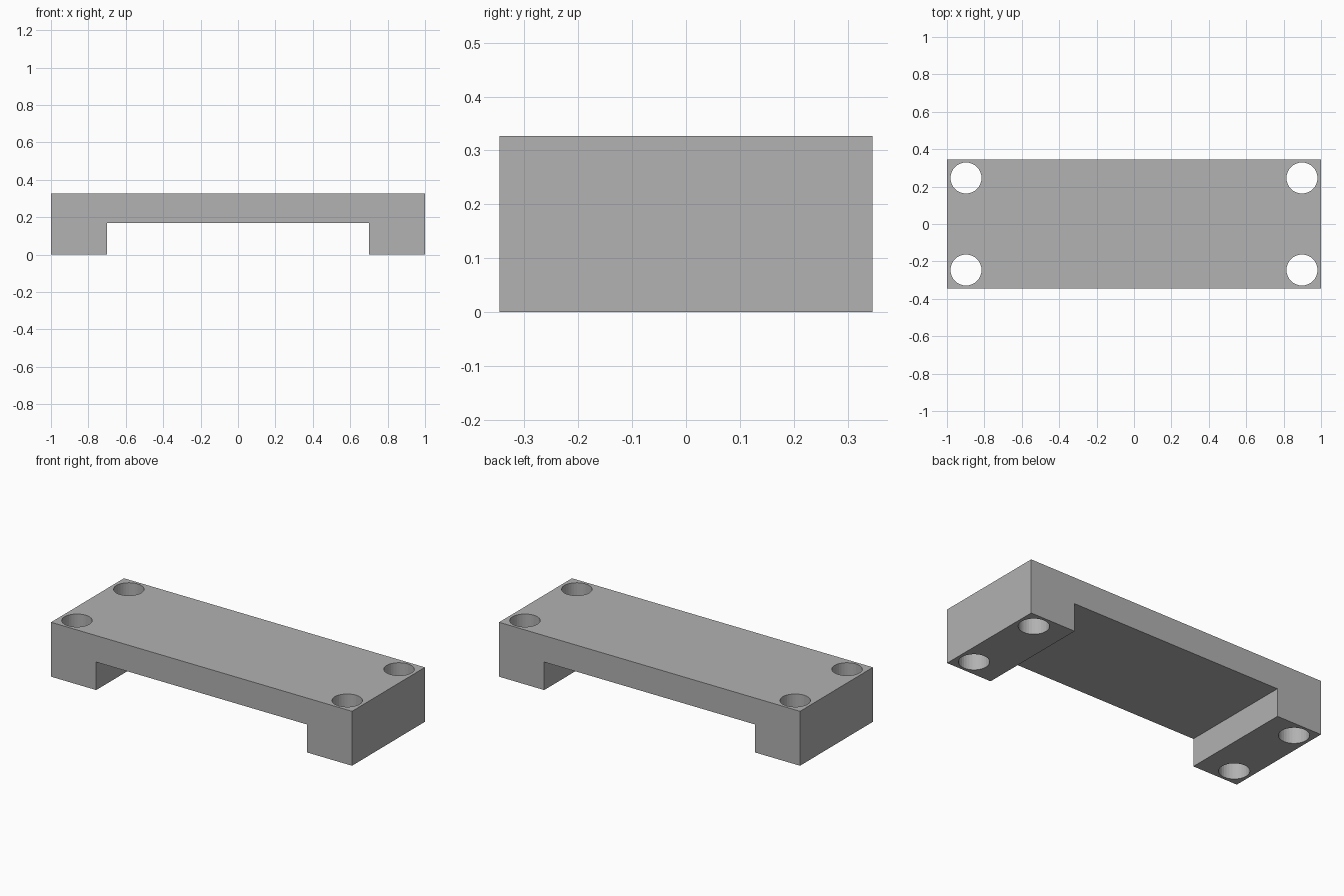
import bpy
import bmesh

HALF_LENGTH, HALF_DEPTH, HEIGHT = 1.0, 0.346, 0.327
FOOT_INNER, UNDERSIDE = 0.70, 0.168
HOLE_X, HOLE_Y, HOLE_RADIUS = 0.898, 0.246, 0.083

if "Cube" in bpy.data.objects:
    bpy.data.objects.remove(bpy.data.objects["Cube"])

grey = bpy.data.materials.new("light grey")
grey.use_nodes = True
colour = (0.445, 0.445, 0.445, 1)
grey.diffuse_color = colour
grey.node_tree.nodes["Principled BSDF"].inputs["Base Color"].default_value = colour


def add_object(name, bm):
    mesh = bpy.data.meshes.new(name)
    bmesh.ops.recalc_face_normals(bm, faces=bm.faces)
    bm.to_mesh(mesh)
    bm.free()
    mesh.materials.append(grey)
    obj = bpy.data.objects.new(name, mesh)
    bpy.context.collection.objects.link(obj)
    return obj


# Bridge body: side profile with two feet, extruded through the depth
half = [(HALF_LENGTH, HEIGHT), (HALF_LENGTH, 0), (FOOT_INNER, 0), (FOOT_INNER, UNDERSIDE)]
profile = half + [(-x, z) for x, z in reversed(half)]
bm = bmesh.new()
face = bm.faces.new([bm.verts.new((x, -HALF_DEPTH, z)) for x, z in profile])
extruded = bmesh.ops.extrude_face_region(bm, geom=[face])["geom"]
bmesh.ops.translate(bm, vec=(0, 2 * HALF_DEPTH, 0),
                    verts=[v for v in extruded if isinstance(v, bmesh.types.BMVert)])
body = add_object("bridge_bracket", bm)

# Four bolt holes, one through each corner of the feet
bm = bmesh.new()
for sx in (-1, 1):
    for sy in (-1, 1):
        hole = bmesh.ops.create_cone(bm, cap_ends=True, segments=32, radius1=HOLE_RADIUS,
                                     radius2=HOLE_RADIUS, depth=1)
        bmesh.ops.translate(bm, vec=(sx * HOLE_X, sy * HOLE_Y, HEIGHT / 2), verts=hole["verts"])
cutter = add_object("bolt_hole_cutter", bm)
cutter.hide_render = True

cut = body.modifiers.new("bolt_holes", "BOOLEAN")
cut.operation = "DIFFERENCE"
cut.solver = "EXACT"
cut.object = cutter

# Apply the cut and drop the helper
bpy.context.view_layer.objects.active = body
bpy.ops.object.modifier_apply(modifier=cut.name)
bpy.data.objects.remove(cutter)
